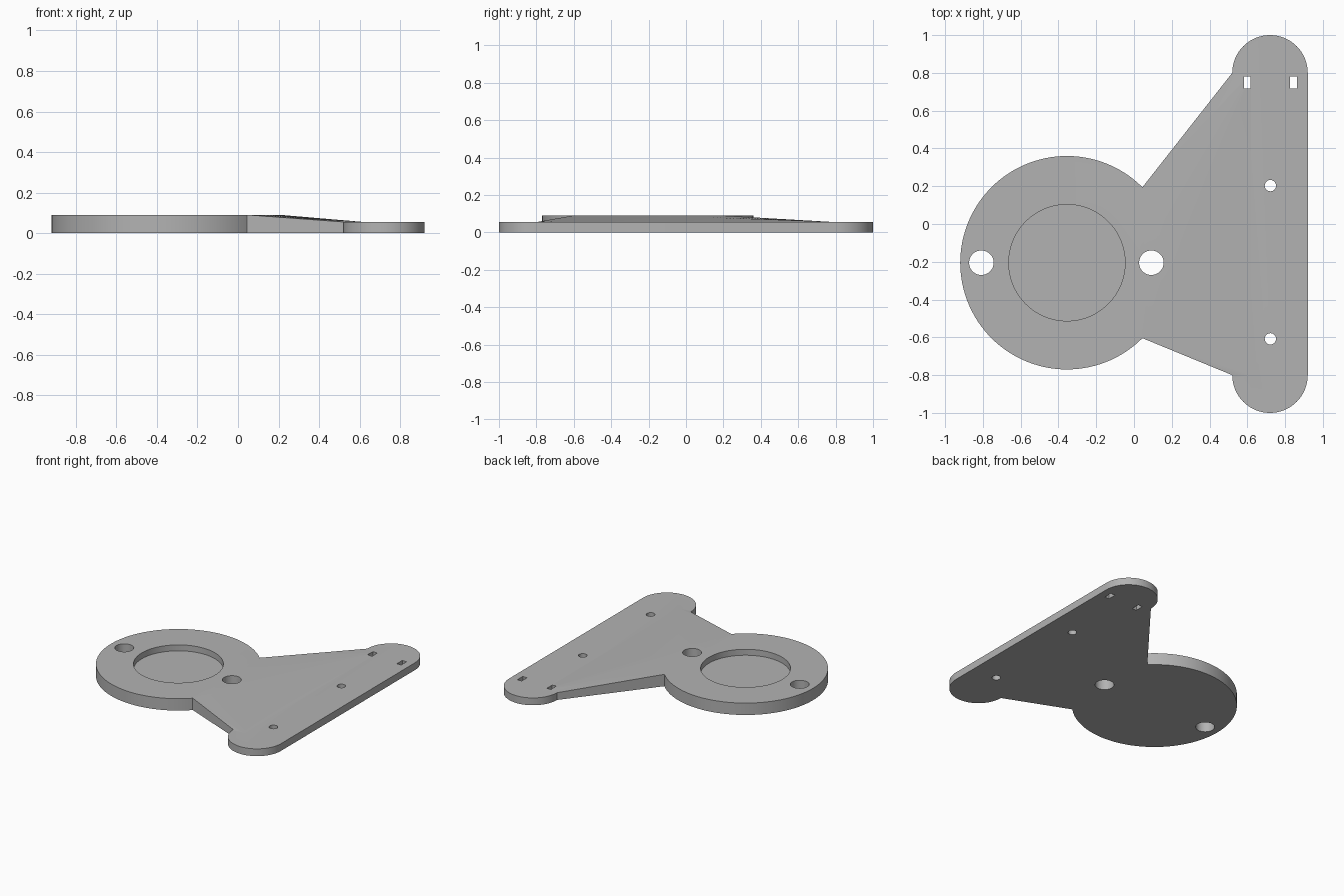
import bpy, bmesh, math

if "Cube" in bpy.data.objects:
    bpy.data.objects.remove(bpy.data.objects["Cube"])

grey = bpy.data.materials.new("plain grey")
grey.use_nodes = True
colour = (0.45, 0.45, 0.45, 1)
grey.diffuse_color = colour
grey.node_tree.nodes["Principled BSDF"].inputs["Base Color"].default_value = colour

DISC = (-0.355, -0.205)
DISC_R, DISC_H, PLATE_H = 0.565, 0.09, 0.055


def arc(centre, r, start, end, n):
    """Points along an arc, angles in degrees."""
    angles = [math.radians(start + (end - start) * i / n) for i in range(n + 1)]
    return [(centre[0] + r * math.cos(a), centre[1] + r * math.sin(a)) for a in angles]


def circle(centre, r, n):
    return arc(centre, r, 0, 360, n)[:-1]


def rectangle(x, y, w, h):
    return [(x + sx * w / 2, y + sy * h / 2) for sx, sy in ((-1, -1), (1, -1), (1, 1), (-1, 1))]


def finish(name, bm):
    bmesh.ops.recalc_face_normals(bm, faces=bm.faces)
    mesh = bpy.data.meshes.new(name)
    bm.to_mesh(mesh)
    bm.free()
    mesh.materials.append(grey)
    ob = bpy.data.objects.new(name, mesh)
    bpy.context.collection.objects.link(ob)
    return ob


def prism(name, outline, z0, z1):
    bm = bmesh.new()
    face = bm.faces.new([bm.verts.new((x, y, z0)) for x, y in outline])
    top = bmesh.ops.extrude_face_region(bm, geom=[face])["geom"]
    bmesh.ops.translate(bm, vec=(0, 0, z1 - z0),
                        verts=[v for v in top if isinstance(v, bmesh.types.BMVert)])
    return finish(name, bm)


def combine(target, other, operation):
    """Apply a boolean and remove the helper."""
    bpy.context.view_layer.objects.active = target
    mod = target.modifiers.new(operation, 'BOOLEAN')
    mod.object, mod.operation, mod.solver = other, operation, 'EXACT'
    bpy.ops.object.modifier_apply(modifier=mod.name)
    bpy.data.objects.remove(other)


# Round disc, the main body
bracket = prism("mounting_bracket", circle(DISC, DISC_R, 120), 0, DISC_H)

# Long plate with rounded ends
plate = prism("long_plate", arc((0.72, 0.8), 0.2, 0, 180, 32) + arc((0.72, -0.8), 0.2, 180, 360, 32),
              0, PLATE_H)

# Sloping web, hulled from the disc edge to the plate
bm = bmesh.new()
for x, y in arc(DISC, DISC_R, -45, 45, 30):
    for z in (0, DISC_H):
        bm.verts.new((x, y, z))
for x, y in rectangle(0.57, 0, 0.1, 1.6):
    for z in (0, PLATE_H):
        bm.verts.new((x, y, z))
hull = bmesh.ops.convex_hull(bm, input=bm.verts)
bmesh.ops.delete(bm, geom=[v for v in hull["geom_interior"] if isinstance(v, bmesh.types.BMVert)],
                 context='VERTS')
web = finish("sloping_web", bm)

combine(bracket, web, 'UNION')
combine(bracket, plate, 'UNION')

# Shallow round recess, bolt holes, screw holes and tie slots
cuts = [(circle(DISC, 0.308, 96), 0.045)]
cuts += [(circle((x, DISC[1]), 0.065, 40), -0.1) for x in (-0.808, 0.092)]
cuts += [(circle((0.722, y), 0.03, 24), -0.1) for y in (0.203, -0.608)]
cuts += [(rectangle(x, 0.75, 0.036, 0.064), -0.1) for x in (0.6, 0.845)]
for outline, floor in cuts:
    cutter = prism("cutter", outline, floor, 0.2)
    cutter.hide_render = True
    combine(bracket, cutter, 'DIFFERENCE')

bpy.ops.object.select_all(action='DESELECT')
bracket.select_set(True)
bpy.context.view_layer.objects.active = bracket
bpy.ops.object.shade_smooth_by_angle(angle=math.radians(30))
